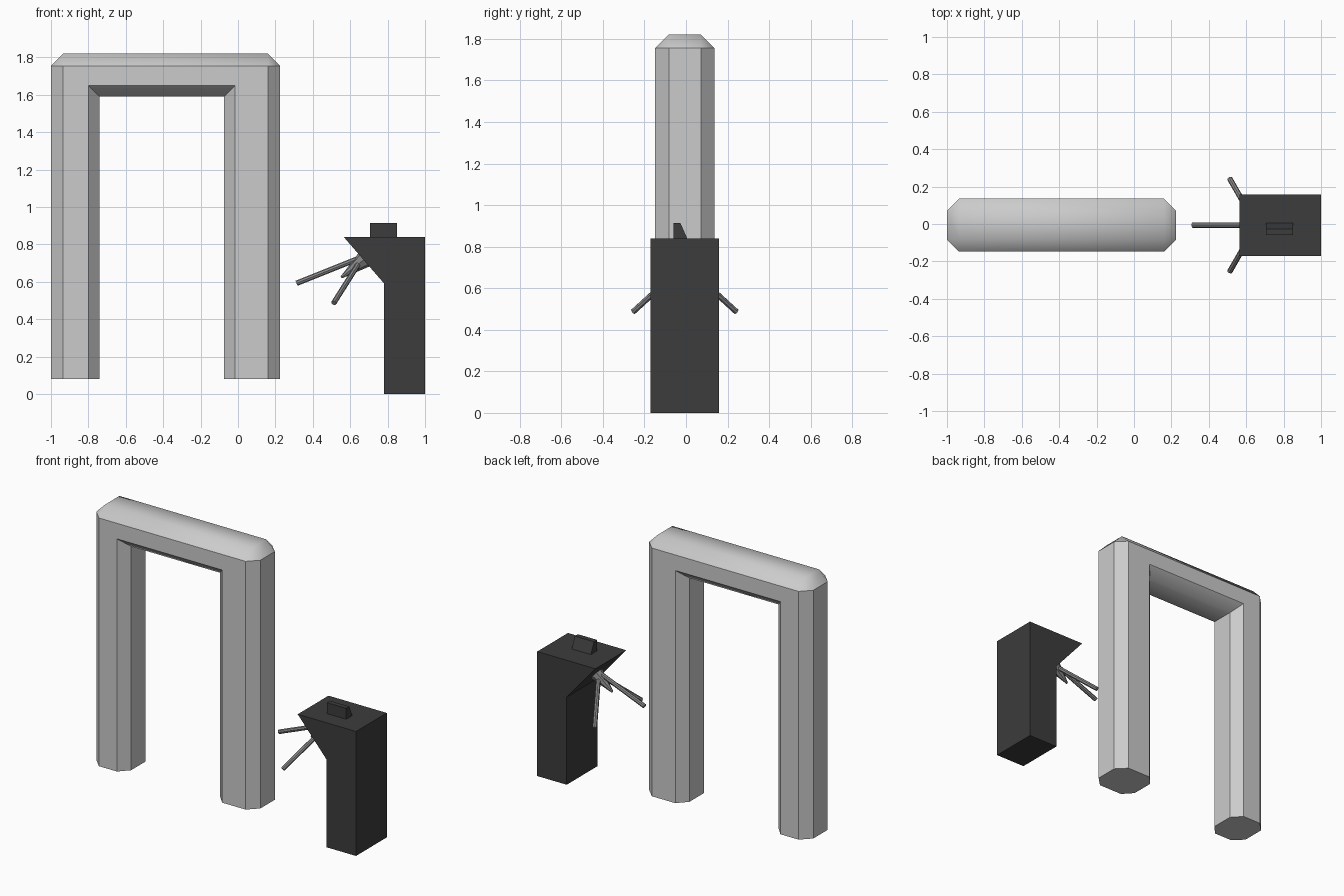
import bpy, bmesh
from mathutils import Vector

if "Cube" in bpy.data.objects:
    bpy.data.objects.remove(bpy.data.objects["Cube"])


def material(name, v):
    m = bpy.data.materials.new(name)
    m.diffuse_color = (v, v, v, 1)
    m.use_nodes = True
    m.node_tree.nodes["Principled BSDF"].inputs["Base Color"].default_value = m.diffuse_color
    return m


dark = material("dark_housing", 0.045)
steel = material("steel_grey", 0.25)
CY = -0.006  # shared centre line of the parts in y


def finish(name, bm, mat=None):
    bmesh.ops.recalc_face_normals(bm, faces=bm.faces[:])
    me = bpy.data.meshes.new(name)
    bm.to_mesh(me)
    bm.free()
    ob = bpy.data.objects.new(name, me)
    bpy.context.collection.objects.link(ob)
    if mat:
        me.materials.append(mat)
    return ob


def prism(name, pts, direction, mat):
    """Extrude a closed profile of 3D points along a direction."""
    bm = bmesh.new()
    face = bm.faces.new([bm.verts.new(p) for p in pts])
    ext = bmesh.ops.extrude_face_region(bm, geom=[face])
    moved = [g for g in ext["geom"] if isinstance(g, bmesh.types.BMVert)]
    bmesh.ops.translate(bm, verts=moved, vec=direction)
    return finish(name, bm, mat)


def rod(name, a, b, r1, r2, sides, mat):
    """Cylinder or cone between two points."""
    a, b = Vector(a), Vector(b)
    bm = bmesh.new()
    bmesh.ops.create_cone(bm, cap_ends=True, segments=sides,
                          radius1=r1, radius2=r2, depth=(b - a).length)
    rot = (b - a).to_track_quat('Z', 'Y').to_matrix().to_4x4()
    bmesh.ops.transform(bm, matrix=rot, verts=bm.verts[:])
    bmesh.ops.translate(bm, vec=(a + b) / 2, verts=bm.verts[:])
    return finish(name, bm, mat)


# Detector arch: octagonal section swept round a square U
wide, narrow = 0.142, 0.077
stations = [  # (x, z) of outer, front-outer, front-inner and inner edges
    [(-1, .08), (-.935, .08), (-.80, .08), (-.74, .08)],
    [(-1, 1.755), (-.935, 1.755), (-.80, 1.65), (-.74, 1.59)],
    [(-.935, 1.82), (-.935, 1.755), (-.80, 1.65), (-.74, 1.59)],
    [(.16, 1.82), (.16, 1.755), (-.015, 1.65), (-.075, 1.59)],
    [(.225, 1.755), (.16, 1.755), (-.015, 1.65), (-.075, 1.59)],
    [(.225, .08), (.16, .08), (-.015, .08), (-.075, .08)],
]
half = (narrow, wide, wide, narrow)
bm = bmesh.new()
rings = []
for st in stations:
    front = [bm.verts.new((x, CY - h, z)) for (x, z), h in zip(st, half)]
    back = [bm.verts.new((x, CY + h, z)) for (x, z), h in zip(st, half)]
    rings.append(front + back[::-1])
for a, b in zip(rings, rings[1:]):
    for i in range(8):
        j = (i + 1) % 8
        bm.faces.new((a[i], a[j], b[j], b[i]))
bm.faces.new(rings[0])
bm.faces.new(rings[-1])
bmesh.ops.remove_doubles(bm, verts=bm.verts[:], dist=1e-4)
bmesh.ops.recalc_face_normals(bm, faces=bm.faces[:])
# Crossbar's top and underside shade softly, everything else stays flat
for f in bm.faces:
    f.smooth = abs(f.normal.z) > 0.1 and f.calc_center_median().z > 1
finish("detector_arch", bm)

# Turnstile housing with sloping overhang
y0, y1 = CY - 0.164, CY + 0.164
profile = [(.78, 0), (1, 0), (1, .84), (.565, .84), (.78, .592)]
prism("turnstile_housing", [(x, y0, z) for x, z in profile], (0, y1 - y0, 0), dark)

# Card reader wedge on the lid
wedge = [(-.06, .835), (-.06, .914), (-.027, .914), (.008, .835)]
prism("card_reader", [(.706, y, z) for y, z in wedge], (.143, 0, 0), dark)

# Hub cone standing out from the slope, and three arms
rod("arm_hub", (.685, CY, .727), (.552, CY, .623), .05, .006, 8, steel)
rod("middle_arm", (.65, CY, .727), (.313, CY, .592), .0145, .0145, 8, steel)
for name, s in (("front_arm", -1), ("back_arm", 1)):
    rod(name, (.655, CY, .713), (.512, CY + s * .248, .487), .0145, .0145, 8, steel)
